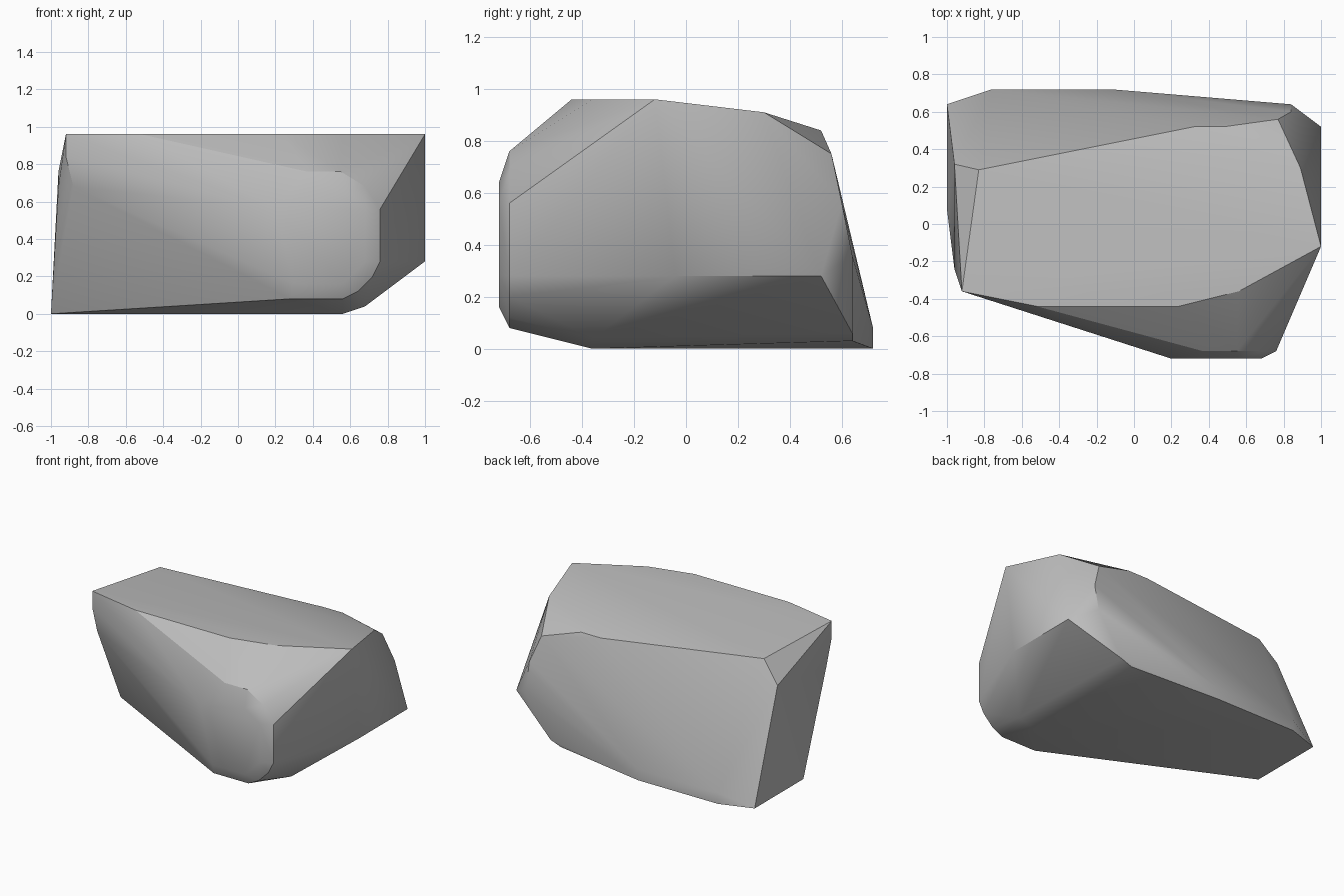
import bpy
import bmesh
from math import radians

# Remove the default object
default_cube = bpy.data.objects.get("Cube")
if default_cube:
    bpy.data.objects.remove(default_cube, do_unlink=True)


def make_material(name, colour):
    material = bpy.data.materials.new(name)
    material.use_nodes = True
    material.diffuse_color = colour
    for node in material.node_tree.nodes:
        if node.type == "BSDF_PRINCIPLED":
            node.inputs["Base Color"].default_value = colour
            node.inputs["Roughness"].default_value = 0.9
    return material


def make_hull(name, corners, material):
    """Wrap a convex skin around the corner points."""
    mesh = bpy.data.meshes.new(name)
    bm = bmesh.new()
    for corner in corners:
        bm.verts.new(corner)
    hull = bmesh.ops.convex_hull(bm, input=bm.verts[:])
    unused = {item for item in hull["geom_interior"] + hull["geom_unused"]
              if isinstance(item, bmesh.types.BMVert)}
    bmesh.ops.delete(bm, geom=list(unused), context="VERTS")
    # Merge coplanar triangles into broad facets
    bmesh.ops.dissolve_limit(bm, angle_limit=radians(1),
                             verts=bm.verts[:], edges=bm.edges[:])
    bmesh.ops.recalc_face_normals(bm, faces=bm.faces[:])
    bm.to_mesh(mesh)
    bm.free()
    mesh.materials.append(material)
    boulder = bpy.data.objects.new(name, mesh)
    bpy.context.collection.objects.link(boulder)
    return boulder


# Worn front facet: x and z on its outer rim and on its raised middle
front_rim = [(.28, .08), (.56, .08), (.64, .12), (.72, .2), (.76, .28),
             (.76, .56), (.68, .68), (.55, .76), (.37, .76)]
front_middle = [(.3, .16), (.56, .16), (.68, .28), (.68, .56),
                (.56, .64), (.36, .64), (.2, .56)]

# Flat crown and flat base: x and y
crown = [(-.92, -.36), (-.52, -.44), (.24, -.44), (.56, -.36), (1, -.12)]
base = [(-1, .08), (-1, .64), (-.76, .72), (-.12, .72), (.56, -.36)]

# Ends and sloping back
left_end = [(-.92, -.36, .84), (-.88, -.36, .68), (-.96, -.24, .68),
            (-.96, .32, .76)]
right_end = [(1, -.04, .28), (1, .52, .28), (.68, -.36, .04),
             (.84, .64, .36), (.84, .6, .56)]
back = [(-.83, .29, .91), (.89, .3, .91), (.32, .52, .84), (.48, .52, .84),
        (.77, .56, .75), (.64, .64, .06), (.56, .64, .03),
        (-.76, .72, .08), (-.12, .72, .08)]

corners = left_end + right_end + back
corners += [(x, -.68, z) for x, z in front_rim]
corners += [(x, -.72, z) for x, z in front_middle]
corners += [(x, y, .96) for x, y in crown]
corners += [(x, y, 0) for x, y in base]

stone = make_material("stone grey", (.5, .5, .5, 1))
boulder = make_hull("boulder", corners, stone)

# Soft facets with crisp main ridges
bpy.ops.object.select_all(action="DESELECT")
boulder.select_set(True)
bpy.context.view_layer.objects.active = boulder
bpy.ops.object.shade_smooth_by_angle(angle=radians(30))
